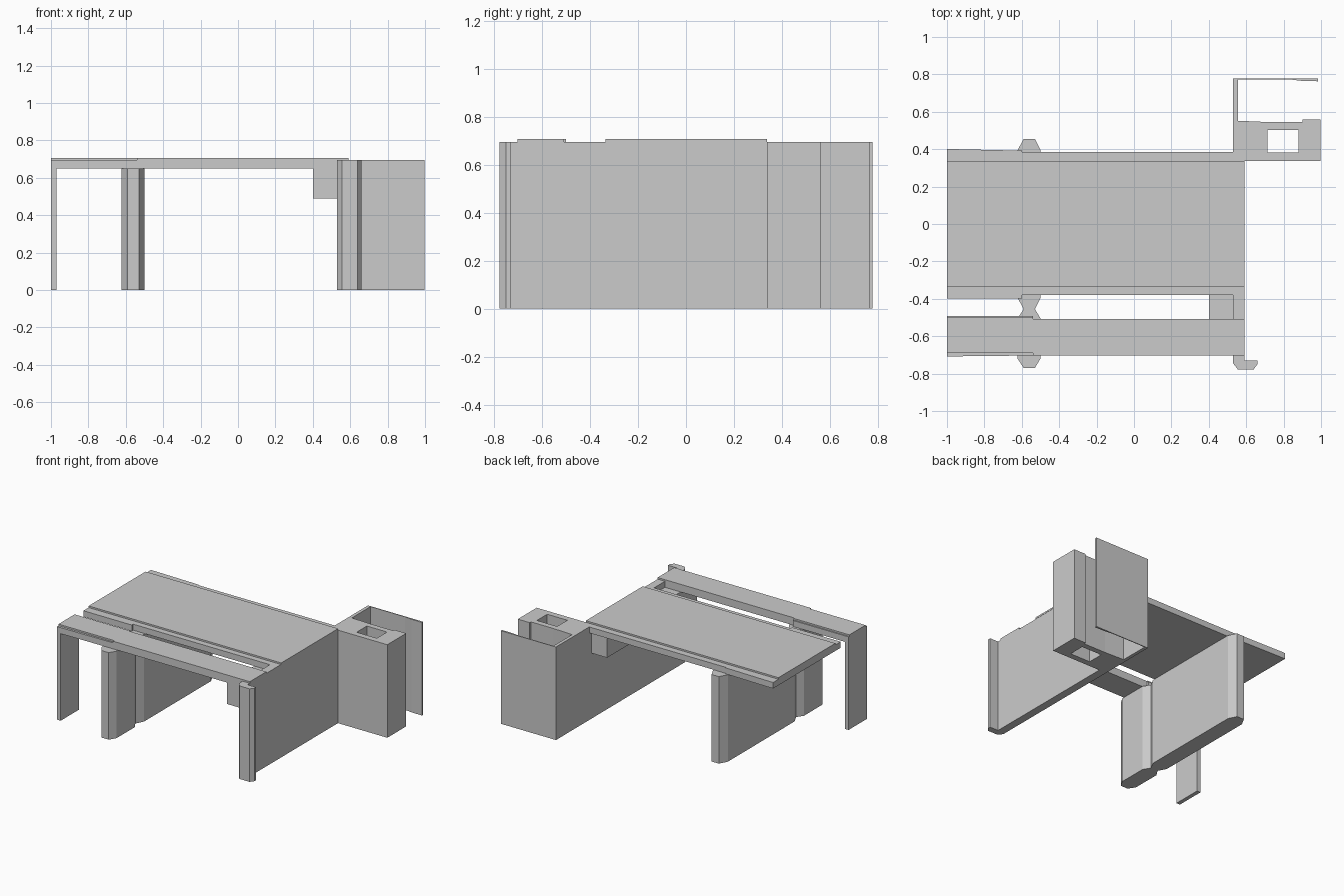
import bpy

if "Cube" in bpy.data.objects:
    bpy.data.objects.remove(bpy.data.objects["Cube"])


def prism(name, outlines, z0, z1):
    """Extrude closed xy outlines (extra outlines become holes) from z0 to z1."""
    curve = bpy.data.curves.new(name, 'CURVE')
    curve.dimensions = '2D'
    curve.fill_mode = 'BOTH'
    curve.extrude = (z1 - z0) / 2
    for pts in outlines:
        spline = curve.splines.new('POLY')
        spline.points.add(len(pts) - 1)
        for p, (x, y) in zip(spline.points, pts):
            p.co = (x, y, 0, 1)
        spline.use_cyclic_u = True
    temp = bpy.data.objects.new(name + "_outline", curve)
    bpy.context.collection.objects.link(temp)
    bpy.context.view_layer.update()
    deps = bpy.context.evaluated_depsgraph_get()
    mesh = bpy.data.meshes.new_from_object(temp.evaluated_get(deps))
    bpy.data.objects.remove(temp)
    for v in mesh.vertices:
        v.co.z += (z0 + z1) / 2
    for f in mesh.polygons:
        f.use_smooth = False
    obj = bpy.data.objects.new(name, mesh)
    bpy.context.collection.objects.link(obj)
    return obj


def rect(x0, x1, y0, y1):
    return [(x0, y0), (x1, y0), (x1, y1), (x0, y1)]


UNDER, EDGE, TOP = 0.65, 0.695, 0.707

# Wide deck: lower slab, slightly wider at the left end, with a raised roadway
prism("main_deck", [[(-1, -0.397), (-0.6, -0.397), (-0.6, -0.38), (0.53, -0.38),
                     (0.53, 0.385), (-0.6, 0.385), (-0.6, 0.392), (-0.95, 0.4),
                     (-1, 0.4)]], UNDER, EDGE)
prism("main_roadway", [rect(-1, 0.592, -0.335, 0.337)], EDGE, TOP)

# Narrow deck with low ledges along its left third
prism("side_deck", [[(-1, -0.708), (-0.54, -0.703), (0.53, -0.703), (0.53, -0.508),
                     (-0.54, -0.508), (-0.54, -0.491), (-1, -0.491)]], UNDER, EDGE)
prism("side_walkway", [[(-1, -0.69), (-0.54, -0.69), (-0.54, -0.703), (0.59, -0.703),
                        (0.59, -0.508), (-0.54, -0.508), (-0.54, -0.5),
                        (-1, -0.5)]], EDGE, TOP)

# Thin leg at the free end of the narrow deck
prism("end_leg", [rect(-1, -0.97, -0.708, -0.491)], 0, UNDER)

# Middle piers with tapered ends, one under each deck
for name, y0, y1 in (("main_pier", -0.455, 0.455), ("side_pier", -0.77, -0.455)):
    t = 0.06 if name == "main_pier" else 0.05
    prism(name, [[(-0.59, y0), (-0.53, y0), (-0.5, y0 + t), (-0.5, y1 - t),
                  (-0.53, y1), (-0.59, y1), (-0.622, y1 - t), (-0.622, y0 + t)]],
          0, UNDER)

# Abutment: long wall, hooked front post, hollow tower and thin rear return wall
prism("abutment", [
    [(0.555, -0.777), (0.64, -0.777), (0.66, -0.75), (0.66, -0.73), (0.59, -0.73),
     (0.59, 0.337), (0.998, 0.337), (0.998, 0.56), (0.9, 0.56), (0.9, 0.545),
     (0.715, 0.545), (0.555, 0.552), (0.555, 0.772), (0.84, 0.772), (0.9, 0.765),
     (0.985, 0.763), (0.985, 0.778), (0.53, 0.778), (0.53, -0.745)],
    rect(0.713, 0.88, 0.382, 0.503)], 0, EDGE)

# Bearing ledge on the abutment under both decks
prism("bearing_ledge", [rect(0.4, 0.53, -0.703, 0.36)], 0.49, UNDER)
